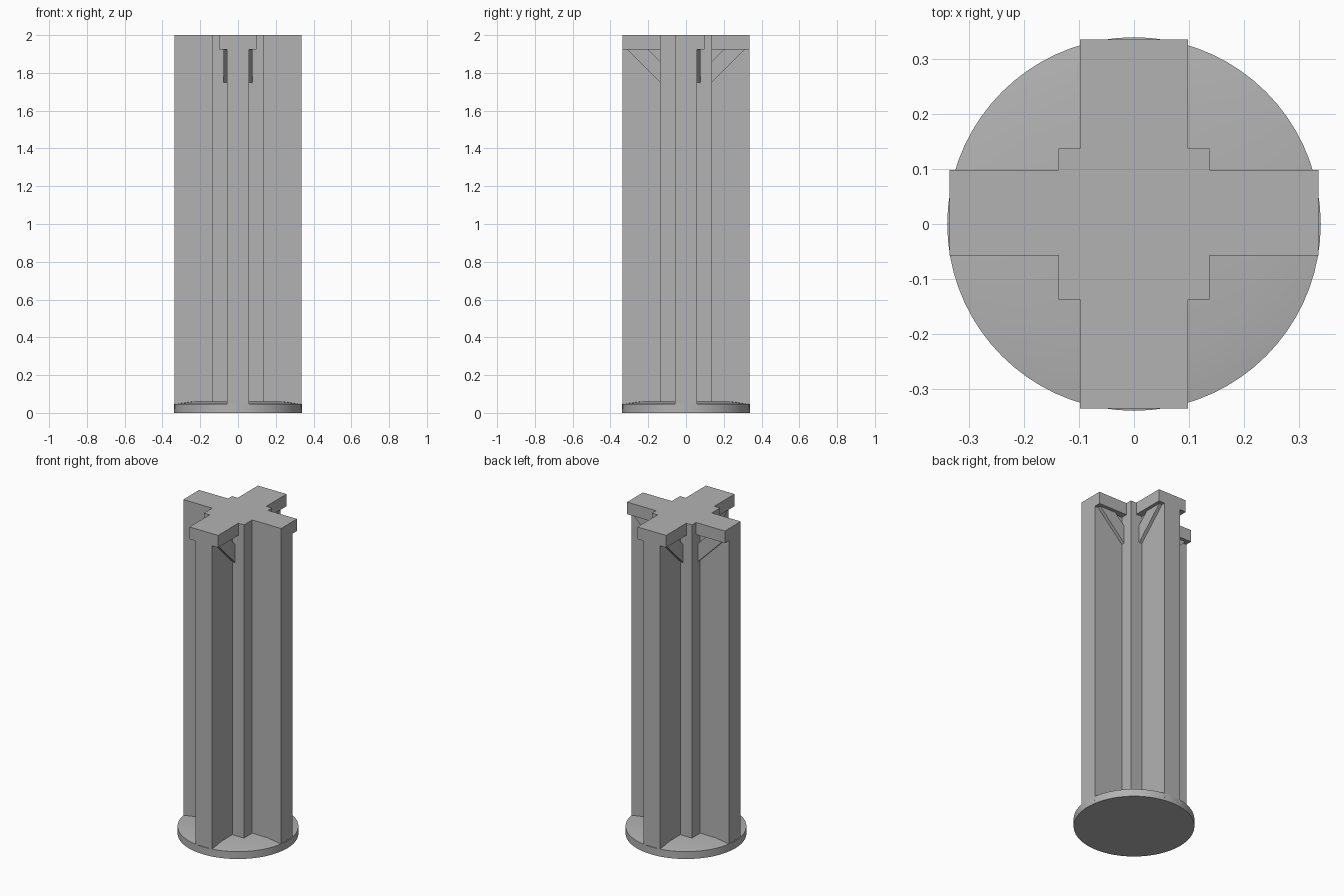
import bpy
import bmesh
import math

default = bpy.data.objects.get("Cube")
if default:
    bpy.data.objects.remove(default, do_unlink=True)

grey = bpy.data.materials.new("plain_grey")
grey.use_nodes = True
colour = (0.45, 0.45, 0.45, 1)
grey.diffuse_color = colour
grey.node_tree.nodes["Principled BSDF"].inputs["Base Color"].default_value = colour

REACH = 0.335     # end of each arm
CORE = 0.137      # half width of the square core
POST = 0.057      # half width of an arm
CAP = 0.098       # half width of a cap
BRACE = 0.077     # outer side of a brace
UNDER, TOP = 1.925, 2.0


def finish(name, bm):
    bmesh.ops.recalc_face_normals(bm, faces=bm.faces)
    mesh = bpy.data.meshes.new(name)
    bm.to_mesh(mesh)
    bm.free()
    mesh.materials.append(grey)
    obj = bpy.data.objects.new(name, mesh)
    bpy.context.collection.objects.link(obj)
    return obj


def prism(name, points, offset):
    """Extrude a closed outline along an offset vector."""
    bm = bmesh.new()
    face = bm.faces.new([bm.verts.new(p) for p in points])
    extruded = bmesh.ops.extrude_face_region(bm, geom=[face])["geom"]
    verts = [g for g in extruded if isinstance(g, bmesh.types.BMVert)]
    bmesh.ops.translate(bm, verts=verts, vec=offset)
    return finish(name, bm)


def cross(name, sides, bottom, top):
    """Square core with four arms; sides holds each arm's (right, left) half widths."""
    points = []
    for i, (right, left) in enumerate(sides):
        c, s = round(math.cos(i * math.pi / 2)), round(math.sin(i * math.pi / 2))
        for u, v in ((CORE, -right), (REACH, -right), (REACH, left), (CORE, left), (CORE, CORE)):
            points.append((c * u - s * v, s * u + c * v, bottom))
    return prism(name, points, (0, 0, top - bottom))


# Shaft and wider head; the side arms are only widened towards the back
cross("shaft", [(POST, POST)] * 4, 0.02, UNDER)
cross("head", [(POST, CAP), (CAP, CAP), (CAP, POST), (CAP, CAP)], UNDER, TOP)

# Diagonal braces under the overhanging caps
profile = [(CORE, 1.75), (0.312, UNDER), (0.2, UNDER), (CORE, 1.862)]
width = BRACE - POST
for side, direction in (("left", 1), ("right", -1)):
    prism(side + "_arm_brace", [(direction * u, POST, z) for u, z in profile], (0, width, 0))
    for end, sign in (("front", -1), ("back", 1)):
        prism(end + "_arm_" + side + "_brace",
              [(direction * POST, sign * u, z) for u, z in profile],
              (direction * width, 0, 0))

# Round foot with a gently sloped rim
bm = bmesh.new()
axis_profile = [(0, 0), (0.339, 0), (0.339, 0.046), (0.25, 0.06), (0, 0.062)]
verts = [bm.verts.new((r, 0, z)) for r, z in axis_profile]
edges = [bm.edges.new(pair) for pair in zip(verts, verts[1:])]
bmesh.ops.spin(bm, geom=verts + edges, axis=(0, 0, 1), cent=(0, 0, 0),
               angle=math.tau, steps=72, use_duplicate=False)
bmesh.ops.remove_doubles(bm, verts=bm.verts, dist=0.0005)
foot = finish("foot", bm)
bpy.ops.object.select_all(action="DESELECT")
foot.select_set(True)
bpy.context.view_layer.objects.active = foot
bpy.ops.object.shade_smooth_by_angle(angle=math.radians(30))
